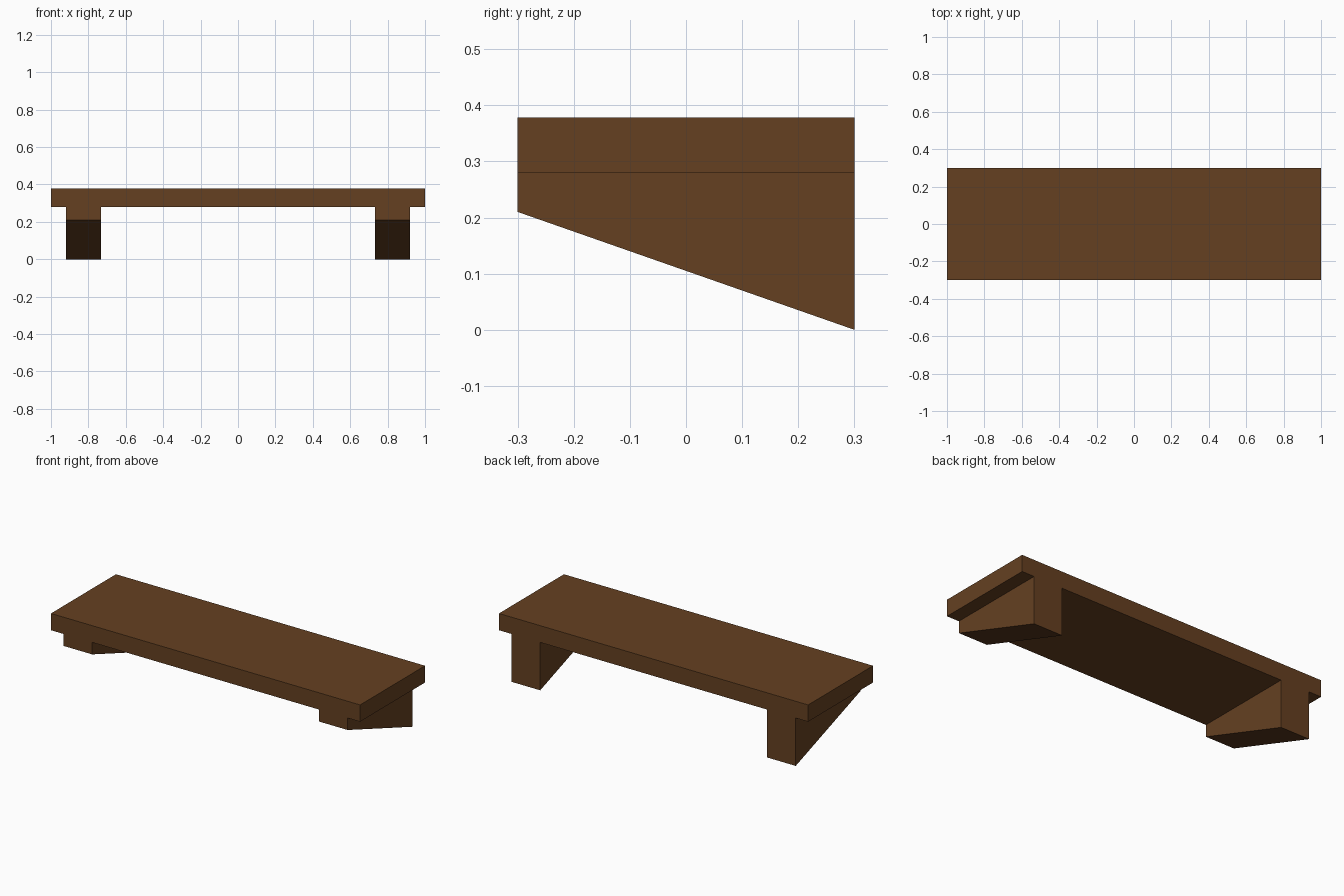
import bpy
import bmesh

if "Cube" in bpy.data.objects:
    bpy.data.objects.remove(bpy.data.objects["Cube"])

wood = bpy.data.materials.new("dark brown wood")
wood.diffuse_color = (0.130, 0.051, 0.0152, 1.0)
wood.use_nodes = True
wood.node_tree.nodes["Principled BSDF"].inputs["Base Color"].default_value = wood.diffuse_color


def extrude_profile(name, profile, x0, x1):
    """Extrude a (y, z) side profile along x from x0 to x1."""
    bm = bmesh.new()
    face = bm.faces.new([bm.verts.new((x0, y, z)) for y, z in profile])
    ext = bmesh.ops.extrude_face_region(bm, geom=[face])
    moved = [g for g in ext["geom"] if isinstance(g, bmesh.types.BMVert)]
    bmesh.ops.translate(bm, verts=moved, vec=(x1 - x0, 0, 0))
    bmesh.ops.recalc_face_normals(bm, faces=bm.faces)
    mesh = bpy.data.meshes.new(name)
    bm.to_mesh(mesh)
    bm.free()
    mesh.materials.append(wood)
    obj = bpy.data.objects.new(name, mesh)
    bpy.context.collection.objects.link(obj)
    return obj


DEPTH = 0.3      # half depth
BOTTOM, TOP = 0.28, 0.378

# Shelf board
extrude_profile("shelf_board",
                [(-DEPTH, BOTTOM), (DEPTH, BOTTOM), (DEPTH, TOP), (-DEPTH, TOP)],
                -1.0, 1.0)

# Tapered wall brackets, deep at the back
bracket = [(-DEPTH, 0.21), (DEPTH, 0.0), (DEPTH, BOTTOM), (-DEPTH, BOTTOM)]
for side, x0, x1 in (("left", -0.92, -0.733), ("right", 0.733, 0.92)):
    extrude_profile(side + "_bracket", bracket, x0, x1)
